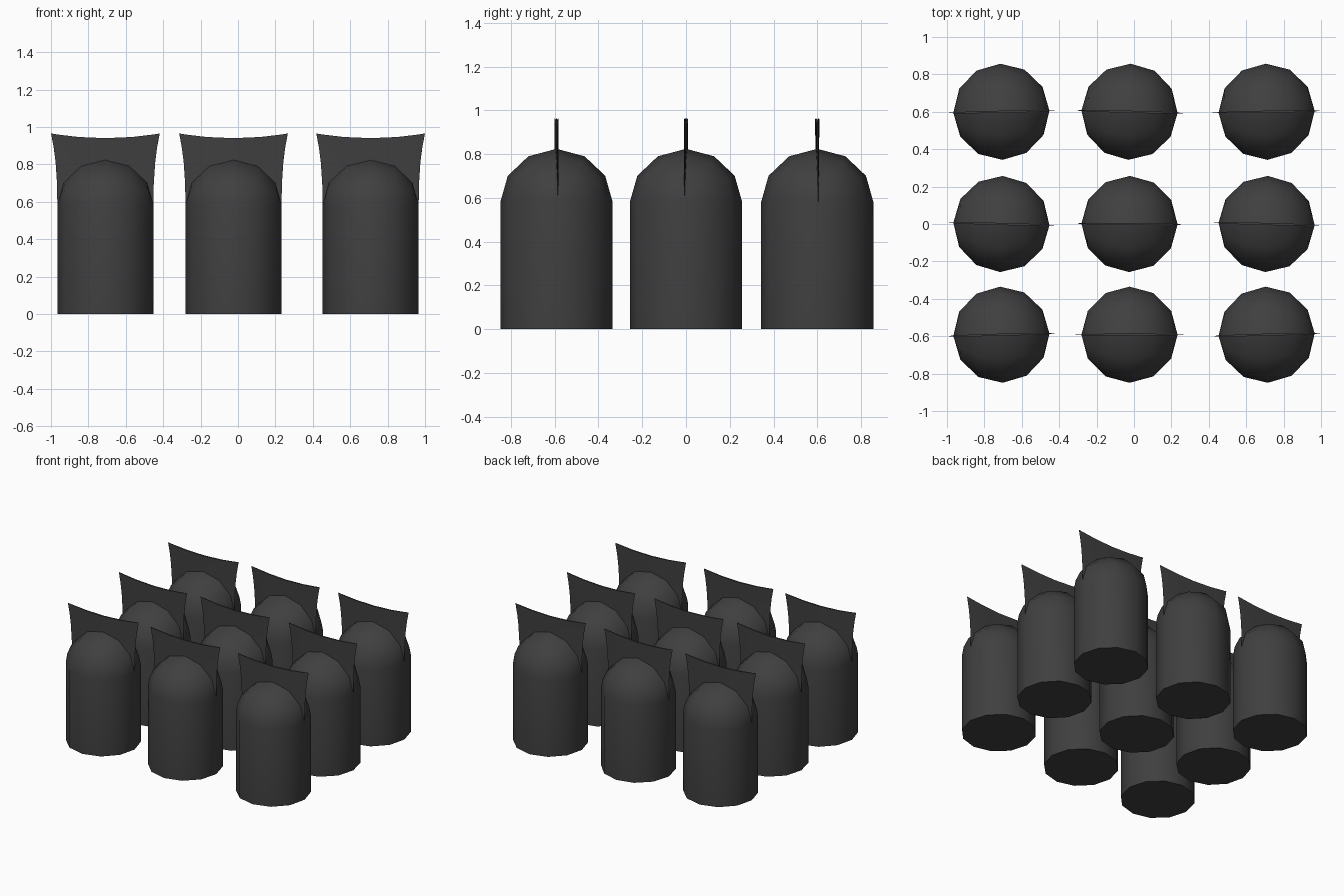
import bpy, bmesh, math

if "Cube" in bpy.data.objects:
    bpy.data.objects.remove(bpy.data.objects["Cube"])

RADIUS, SHOULDER, DOME, SEAM = 0.257, 0.58, 0.243, 0.006
COLUMNS = 6          # facets on each half of the bag

mat = bpy.data.materials.new("charcoal plastic")
mat.use_nodes = True
colour = (0.05, 0.05, 0.05, 1)
mat.diffuse_color = colour
mat.node_tree.nodes["Principled BSDF"].inputs["Base Color"].default_value = colour


def column(angle, side):
    """Points of one bag column, from the floor up to the pinched top edge."""
    x, s = RADIUS * math.cos(angle), math.sin(angle)
    depth = RADIUS * s
    pts = [(x, side * depth, 0)]
    # shoulder curving in to the seam
    for k in range(4):
        a = math.radians(30 * k)
        y = max(depth * math.cos(a), SEAM * s)
        pts.append((x, side * y, SHOULDER + DOME * s * math.sin(a)))
    # flat sealed fin, flaring towards its corners
    base = SHOULDER + DOME * s
    top = 0.94 + 0.025 * math.cos(angle) ** 2
    for f in (0.3, 0.6, 0.8, 1):
        flare = 1 + 0.13 * f ** 2.5
        pts.append((x * flare, side * SEAM * s, base + (top - base) * f))
    return pts


def bag_mesh():
    bm = bmesh.new()
    floor = []
    for side in (-1, 1):
        cols = [[bm.verts.new(p) for p in column(math.pi * i / COLUMNS, side)]
                for i in range(COLUMNS + 1)]
        for a, b in zip(cols, cols[1:]):
            for k in range(len(a) - 1):
                bm.faces.new((a[k], b[k], b[k + 1], a[k + 1]))
        floor.append([c[0] for c in cols])
        tops = [c[-1] for c in cols]
        if side == -1:
            front_tops = tops
    # close the bottom and the top edge
    bm.faces.new(floor[0] + floor[1][-1:0:-1] + floor[1][:1])
    for i in range(COLUMNS):
        bm.faces.new((front_tops[i], front_tops[i + 1], tops[i + 1], tops[i]))
    bmesh.ops.remove_doubles(bm, verts=bm.verts, dist=0.0005)
    bmesh.ops.dissolve_degenerate(bm, edges=bm.edges, dist=0.0005)
    bmesh.ops.recalc_face_normals(bm, faces=bm.faces)
    mesh = bpy.data.meshes.new("bag")
    bm.to_mesh(mesh)
    bm.free()
    mesh.materials.append(mat)
    return mesh


# three rows of three bags, each turned very slightly
mesh = bag_mesh()
turns = {"front": (1.5, 0, 1.5), "middle": (-1.5, -0.5, -1.5), "back": (1.2, -1.5, 1)}
row_y = {"front": -0.592, "middle": 0, "back": 0.6}
bags = []
for row, angles in turns.items():
    for place, x, turn in zip(("right", "centre", "left"), (-0.709, -0.024, 0.709), angles):
        bag = bpy.data.objects.new(f"{row}_{place}_bag", mesh)
        bag.location = (x, row_y[row], 0)
        bag.rotation_euler.z = math.radians(turn)
        bpy.context.collection.objects.link(bag)
        bags.append(bag)

# smooth sides with a sharp rim and seam
bpy.ops.object.select_all(action='DESELECT')
bags[0].select_set(True)
bpy.context.view_layer.objects.active = bags[0]
bpy.ops.object.shade_smooth_by_angle(angle=math.radians(50))
